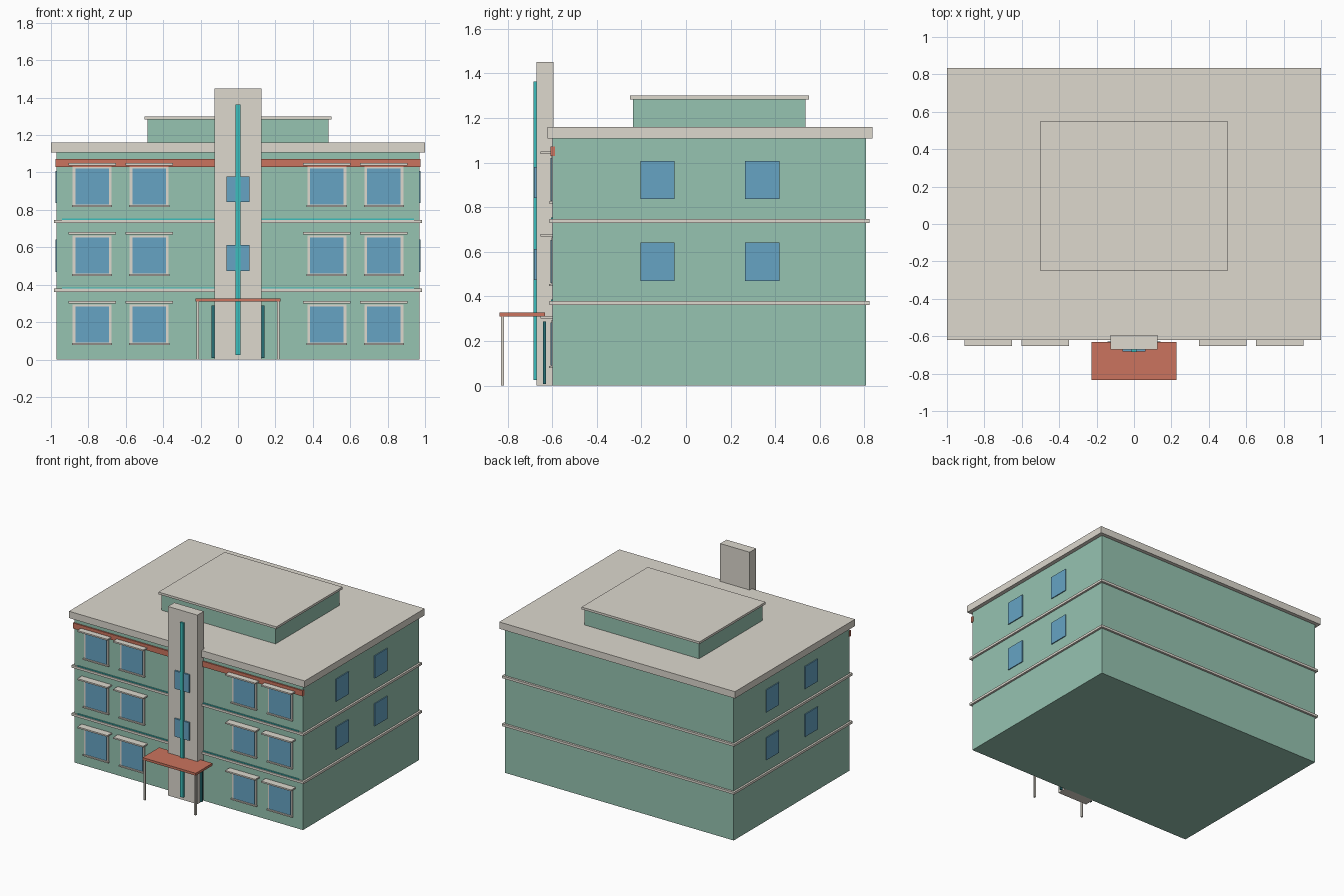
import bpy

if "Cube" in bpy.data.objects:
    bpy.data.objects.remove(bpy.data.objects["Cube"])


def material(name, r, g, b):
    # display colour (0-255) converted to linear
    m = bpy.data.materials.new(name)
    m.diffuse_color = [((c / 255 + 0.055) / 1.055) ** 2.4 for c in (r, g, b)] + [1]
    m.use_nodes = True
    m.node_tree.nodes["Principled BSDF"].inputs["Base Color"].default_value = m.diffuse_color
    return m


GREEN = material("green_wall", 150, 195, 177)
CREAM = material("cream_trim", 221, 216, 206)
BLUE = material("blue_glass", 102, 164, 196)
TEAL = material("teal_accent", 60, 190, 188)
DARK = material("dark_teal_door", 40, 112, 118)
RED = material("terracotta", 203, 116, 94)


def box(name, mat, x, y, z):
    """Box from (min, max) ranges on each axis."""
    bpy.ops.mesh.primitive_cube_add(size=1, location=[sum(r) / 2 for r in (x, y, z)])
    ob = bpy.context.object
    ob.name = name
    ob.scale = [r[1] - r[0] for r in (x, y, z)]
    bpy.ops.object.transform_apply(location=False, rotation=False, scale=True)
    ob.data.materials.append(mat)
    return ob


def span(c, w):
    return (c - w / 2, c + w / 2)


WALL = -0.598  # front wall plane

# main block and roof
box("main_block", GREEN, (-0.97, 0.97), (WALL, 0.807), (0, 1.11))
box("roof_slab", CREAM, (-1, 1), (-0.62, 0.835), (1.108, 1.16))
box("penthouse", GREEN, (-0.485, 0.485), (-0.237, 0.535), (1.16, 1.285))
box("penthouse_roof", CREAM, (-0.5, 0.5), (-0.25, 0.552), (1.283, 1.3))

# floor bands with teal lines on the front, terracotta frieze
for z in (0.37, 0.738):
    box("floor_band", CREAM, (-0.985, 0.985), (-0.612, 0.823), span(z, 0.018))
    box("teal_line", TEAL, (-0.94, 0.94), (-0.606, WALL + 0.01), (z + 0.007, z + 0.015))
box("frieze", RED, (-0.975, 0.975), (-0.608, WALL + 0.01), (1.03, 1.073))

# front windows: frame, glass, sill and hood
for floor in range(3):
    z = 0.187 + 0.369 * floor
    for x in (-0.78, -0.475, 0.475, 0.78):
        box("window_frame", CREAM, span(x, 0.208), (-0.603, WALL + 0.01), span(z, 0.215))
        box("window_glass", BLUE, span(x, 0.18), (-0.607, WALL + 0.01), span(z, 0.193))
        box("window_sill", CREAM, span(x, 0.215), (-0.615, WALL + 0.01), span(z - 0.104, 0.009))
        box("window_hood", CREAM, span(x, 0.255), (-0.652, WALL + 0.01), span(z + 0.119, 0.011))

# side windows on both ends
for side in (-1, 1):
    for y in (-0.128, 0.342):
        for z in (0.555, 0.922):
            box("side_window", BLUE, span(side * 0.97, 0.014), span(y, 0.153), span(z, 0.172))

# entrance tower with vertical strip and two panes
box("entrance_tower", CREAM, (-0.125, 0.125), (-0.67, WALL + 0.005), (0, 1.45))
box("tower_strip", TEAL, (-0.014, 0.014), (-0.684, -0.66), (0.025, 1.363))
for z in (0.543, 0.91):
    box("tower_window", BLUE, span(0, 0.125), (-0.682, -0.66), span(z, 0.138))

# entrance door, canopy and posts
box("entrance_door", DARK, (-0.142, 0.142), (-0.64, -0.627), (0.008, 0.288))
box("canopy", RED, (-0.226, 0.226), (-0.835, -0.632), (0.309, 0.327))
for x in (-0.215, 0.215):
    box("canopy_post", CREAM, span(x, 0.013), span(-0.822, 0.013), (0, 0.311))
